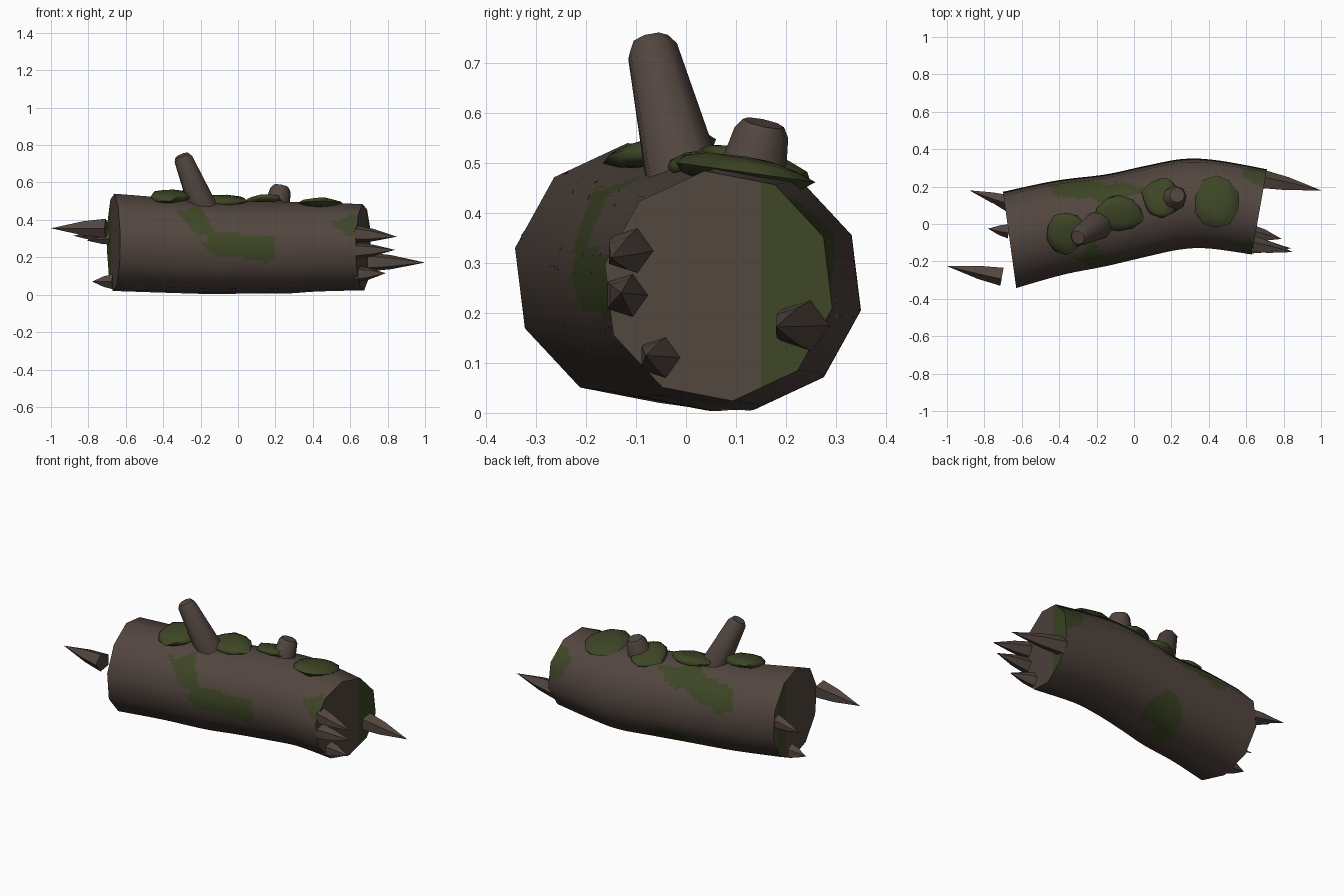
import bpy, bmesh, math, random
from mathutils import Vector, Matrix, noise

random.seed(4)
cube = bpy.data.objects.get("Cube")
if cube:
    bpy.data.objects.remove(cube, do_unlink=True)


def material(name, rgb):
    m = bpy.data.materials.new(name)
    m.use_nodes = True
    m.diffuse_color = (*rgb, 1)
    m.node_tree.nodes["Principled BSDF"].inputs["Base Color"].default_value = (*rgb, 1)
    return m


BARK = material("bark brown", (0.085, 0.061, 0.05))
MOSS = material("moss green", (0.047, 0.061, 0.019))


def finish(name, bm, mats, smooth=True):
    bmesh.ops.recalc_face_normals(bm, faces=bm.faces[:])
    for f in bm.faces:
        f.smooth = smooth
    me = bpy.data.meshes.new(name)
    bm.to_mesh(me)
    bm.free()
    for m in mats:
        me.materials.append(m)
    ob = bpy.data.objects.new(name, me)
    bpy.context.collection.objects.link(ob)
    return ob


def smooth_by_angle(ob, degrees):
    bpy.ops.object.select_all(action='DESELECT')
    ob.select_set(True)
    bpy.context.view_layer.objects.active = ob
    bpy.ops.object.shade_smooth_by_angle(angle=math.radians(degrees))


# Trunk stations: x, y, z, radius, slant of the cross-section
STATIONS = [(-.665, -.085, .28, .262, -.137), (-.4, -.02, .265, .256, -.08),
            (-.15, .02, .252, .25, 0), (.05, .065, .252, .248, 0),
            (.25, .105, .251, .247, .04), (.42, .105, .255, .24, .1),
            (.67, .065, .254, .232, .178)]
SIDES, SUB, STEPS = 10, 8, 16
PHASE = math.radians(-11)


def trunk_at(t):
    """Catmull-Rom interpolation along the stations."""
    i = min(int(t), len(STATIONS) - 2)
    u = t - i
    get = lambda k: STATIONS[max(0, min(k, len(STATIONS) - 1))]
    return [0.5 * (2 * b + (c - a) * u + (2 * a - 5 * b + 4 * c - d) * u * u
                   + (3 * b - a - 3 * c + d) * u ** 3)
            for a, b, c, d in zip(get(i - 1), get(i), get(i + 1), get(i + 2))]


def ring(t, sub):
    """Ten-sided cross-section with flat subdivided sides."""
    x, y, z, r, k = trunk_at(t)
    corner = [Vector((0, math.cos(a), math.sin(a)))
              for a in (PHASE + math.tau * i / SIDES for i in range(SIDES))]
    pts = []
    for i in range(SIDES):
        for j in range(sub):
            d = corner[i].lerp(corner[(i + 1) % SIDES], j / sub) * r
            pts.append(Vector((x + k * d.y, y + d.y, z + d.z)))
    return pts


def inside(px, py, poly):
    hit = False
    for (ax, ay), (bx, by) in zip(poly, poly[1:] + poly[:1]):
        if (ay > py) != (by > py) and px < (bx - ax) * (py - ay) / (by - ay) + ax:
            hit = not hit
    return hit


# Moss stain outlines: front and back as (x, z), underside as (x, y)
FRONT = [[(-.335, .45), (-.2, .465), (-.13, .345), (-.02, .34), (.05, .31), (.19, .32),
          (.2, .17), (.03, .2), (-.1, .2), (-.19, .26), (-.15, .3), (-.25, .35)],
         [(.48, .39), (.6, .43), (.64, .42), (.64, .31), (.58, .32)]]
BACK = [[(.08, .46), (-.1, .48), (-.38, .46), (-.48, .36), (-.36, .3), (-.3, .34), (-.14, .38)],
        [(.57, .42), (.72, .44), (.72, .27), (.62, .29)]]
UNDER = [[(.1, .24), (0, .27), (-.15, .23), (-.2, .1), (-.2, 0), (-.08, 0), (-.05, .1), (.05, .12)]]


def mossy(c, centre_y):
    wob = noise.noise(c * 14) * .02
    if c.z < .15 and c.y > -.02:
        a, b, polys = c.x, c.y, UNDER
    else:
        a, b, polys = c.x, c.z, (FRONT if c.y < centre_y else BACK)
    return any(inside(a + wob, b - wob, p) for p in polys)


# Trunk shell
bm = bmesh.new()
rings, normals = [], []
count = (len(STATIONS) - 1) * STEPS
for s in range(count + 1):
    t = s / STEPS
    _, cy, cz, r, k = trunk_at(t)
    pts = ring(t, SUB)
    rings.append([bm.verts.new(p) for p in pts])
    normals += [Vector((0, p.y - cy, p.z - cz)).normalized() for p in pts]
for s in range(count):
    a, b = rings[s], rings[s + 1]
    cy = trunk_at(s / STEPS)[1]
    for i in range(len(a)):
        j = (i + 1) % len(a)
        f = bm.faces.new((a[i], a[j], b[j], b[i]))
        f.material_index = int(mossy(f.calc_center_median(), cy))
trunk = finish("trunk", bm, [BARK, MOSS])
trunk.data.normals_split_custom_set_from_vertices(normals)

# End caps with a mossy band between two y limits
for name, t, low, high in (("left_cap", len(STATIONS) - 1, .15, 1), ("right_cap", 0, .02, .12)):
    bm = bmesh.new()
    bm.faces.new([bm.verts.new(p) for p in ring(t, 1)])
    for y in (low, high):
        bmesh.ops.bisect_plane(bm, geom=bm.verts[:] + bm.edges[:] + bm.faces[:],
                               plane_co=(0, y, 0), plane_no=(0, 1, 0))
    outward = 1 if t else -1
    for f in bm.faces:
        f.material_index = int(low < f.calc_center_median().y < high)
    cap = finish(name, bm, [BARK, MOSS], False)
    if cap.data.polygons[0].normal.x * outward < 0:
        cap.data.flip_normals()


def tapered(name, base, tip, profile, sides, angle):
    """Closed solid along base-tip from (fraction, radius) pairs."""
    base, tip = Vector(base), Vector(tip)
    rot = (tip - base).to_track_quat('Z', 'Y')
    bm = bmesh.new()
    loops = []
    for u, r in profile:
        loops.append([bm.verts.new(base.lerp(tip, u) + rot @ Vector(
            (r * math.cos(math.tau * i / sides), r * math.sin(math.tau * i / sides), 0)))
            for i in range(sides)])
    for a, b in zip(loops, loops[1:]):
        for i in range(sides):
            j = (i + 1) % sides
            bm.faces.new((a[i], a[j], b[j], b[i]))
    bm.faces.new(loops[0][::-1])
    bm.faces.new(loops[-1])
    bmesh.ops.remove_doubles(bm, verts=bm.verts[:], dist=.0005)
    smooth_by_angle(finish(name, bm, [BARK]), angle)


# Broken branch stubs
tapered("tall_stub", (-.18, 0, .45), (-.3, -.072, .745), ((0, .08), (.93, .052), (1, .038)), 8, 50)
tapered("short_stub", (.2, .12, .42), (.23, .155, .58), ((0, .078), (.88, .055), (1, .042)), 8, 50)

# Splintered spikes: base, tip, radius
SPIKES = [((.63, -.11, .325), (.85, -.15, .31), .048), ((.63, -.12, .235), (.84, -.13, .24), .046),
          ((.63, -.05, .11), (.79, -.08, .115), .046), ((.69, .235, .175), (1, .18, .172), .054),
          ((-.705, -.277, .355), (-1, -.225, .355), .054), ((-.67, .12, .315), (-.88, .18, .315), .042),
          ((-.67, .1, .3), (-.81, .16, .29), .035), ((-.67, -.035, .07), (-.78, -.025, .07), .042)]
for n, (base, tip, r) in enumerate(SPIKES):
    tapered(f"spike_{n + 1}", base, tip, ((0, r), (.42, r * .72), (1, .0001)), 5, 60)

# Moss cushions: position, half sizes, tilt about x
CUSHIONS = [((-.365, -.045, .525), (.11, .12, .032), 12), ((-.08, .055, .503), (.135, .105, .028), 8),
            ((.15, .14, .498), (.11, .115, .028), -16), ((.44, .115, .482), (.12, .145, .032), -8)]
for n, (pos, size, tilt) in enumerate(CUSHIONS):
    bm = bmesh.new()
    bmesh.ops.create_icosphere(bm, subdivisions=2, radius=1)
    for v in bm.verts:
        v.co *= random.uniform(.88, 1.06)
    bmesh.ops.transform(bm, verts=bm.verts[:], matrix=Matrix.Translation(pos)
                        @ Matrix.Rotation(math.radians(tilt), 4, 'X') @ Matrix.Diagonal((*size, 1)))
    smooth_by_angle(finish(f"moss_cushion_{n + 1}", bm, [MOSS]), 60)
